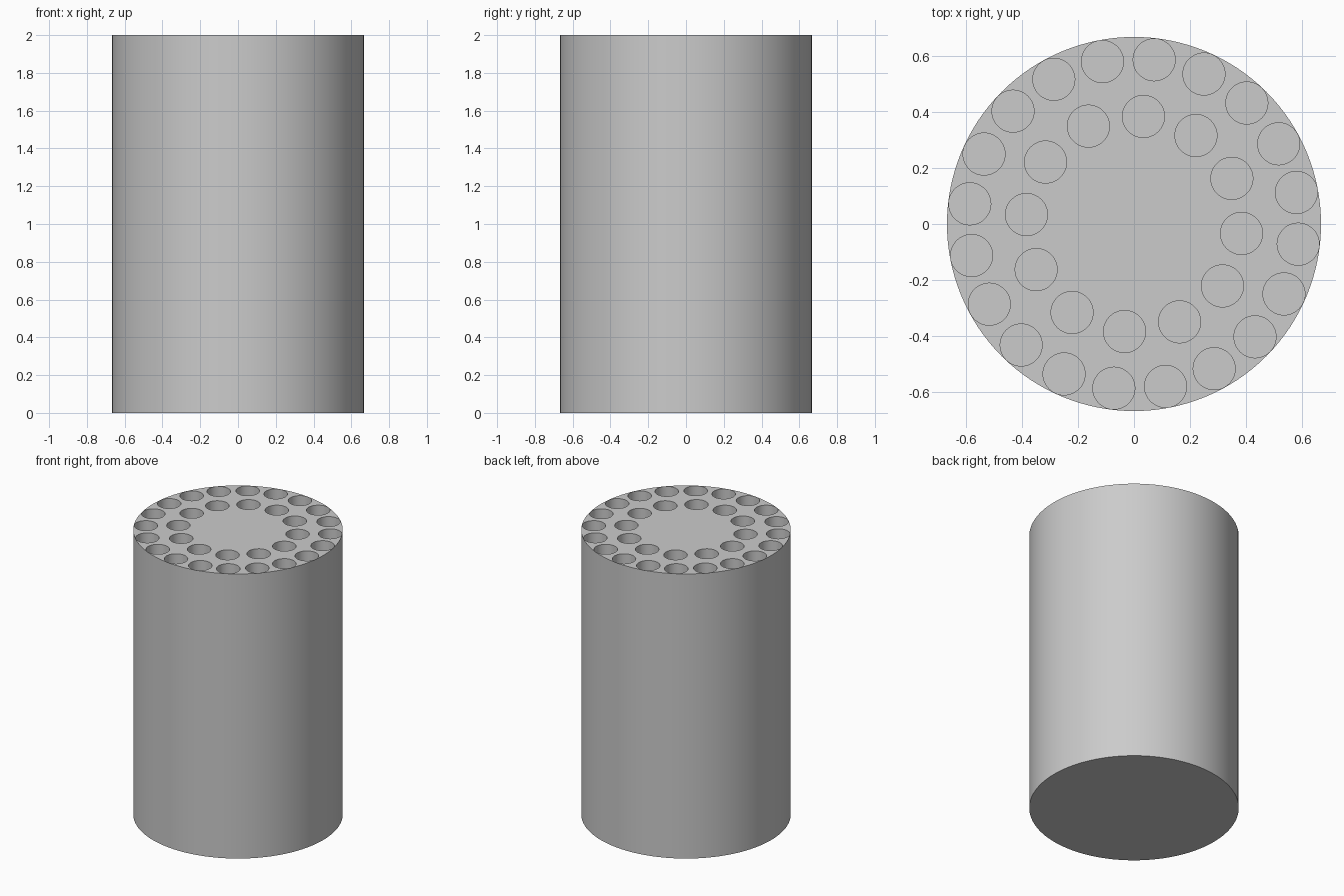
import bpy, bmesh, math
from mathutils import Matrix

HEIGHT = 2.0
RADIUS = 0.667
HOLE_RADIUS = 0.075
HOLE_FLOOR = 0.6

if "Cube" in bpy.data.objects:
    bpy.data.objects.remove(bpy.data.objects["Cube"], do_unlink=True)

# Single grey material
grey = bpy.data.materials.new("plain grey")
grey.use_nodes = True
colour = (0.6, 0.6, 0.6, 1)
grey.diffuse_color = colour
grey.node_tree.nodes["Principled BSDF"].inputs["Base Color"].default_value = colour


def add_cylinder(bm, x, y, radius, bottom, top, sides):
    bmesh.ops.create_cone(
        bm, cap_ends=True, segments=sides, radius1=radius, radius2=radius,
        depth=top - bottom, matrix=Matrix.Translation((x, y, (top + bottom) / 2)))


def make_object(name, bm):
    mesh = bpy.data.meshes.new(name)
    bm.to_mesh(mesh)
    bm.free()
    mesh.materials.append(grey)
    obj = bpy.data.objects.new(name, mesh)
    bpy.context.collection.objects.link(obj)
    return obj


# Main cylinder
bm = bmesh.new()
add_cylinder(bm, 0, 0, RADIUS, 0, HEIGHT, 128)
body = make_object("cylinder_body", bm)

# Two rings of bored holes: count, ring radius, first angle
bm = bmesh.new()
for count, ring, start in ((20, 0.59, 83), (12, 0.385, 85)):
    for i in range(count):
        a = math.radians(start) + math.tau * i / count
        add_cylinder(bm, ring * math.cos(a), ring * math.sin(a),
                     HOLE_RADIUS, HOLE_FLOOR, HEIGHT + 0.1, 48)
cutter = make_object("hole_cutters", bm)
cutter.hide_render = True

cut = body.modifiers.new("holes", "BOOLEAN")
cut.operation = "DIFFERENCE"
cut.solver = "EXACT"
cut.object = cutter

bpy.ops.object.select_all(action="DESELECT")
body.select_set(True)
bpy.context.view_layer.objects.active = body
bpy.ops.object.modifier_apply(modifier=cut.name)
bpy.data.objects.remove(cutter, do_unlink=True)

# Smooth walls with crisp rims
bpy.ops.object.shade_smooth_by_angle(angle=math.radians(30))
